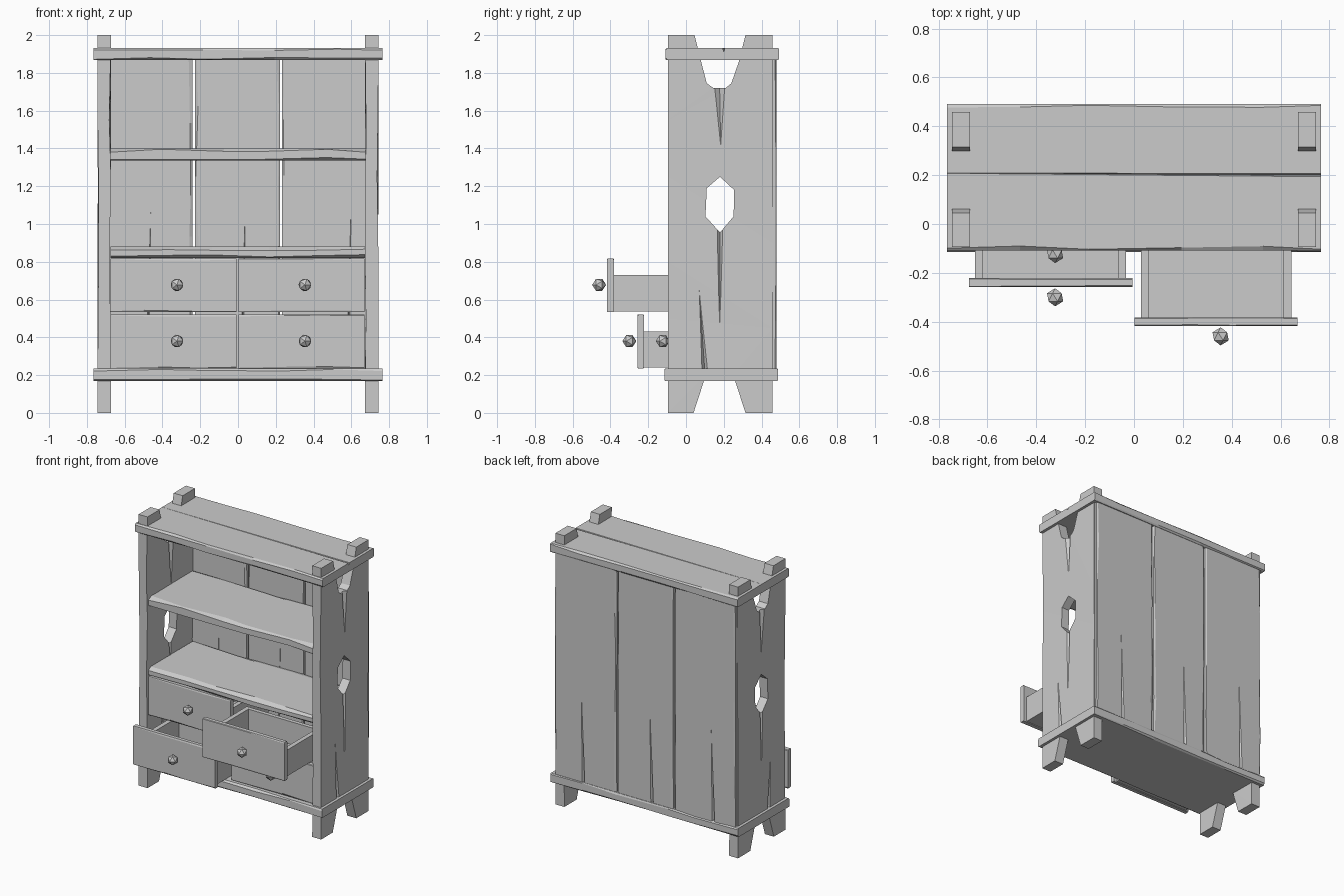
import bpy, bmesh, random
from mathutils import Vector, Matrix

if "Cube" in bpy.data.objects:
    bpy.data.objects.remove(bpy.data.objects["Cube"])

random.seed(7)
R = random.uniform


def finish(name, bm):
    bmesh.ops.recalc_face_normals(bm, faces=bm.faces)
    me = bpy.data.meshes.new(name)
    bm.to_mesh(me)
    bm.free()
    ob = bpy.data.objects.new(name, me)
    bpy.context.collection.objects.link(ob)
    return ob


def box(name, x, y, z):
    bm = bmesh.new()
    bmesh.ops.create_cube(bm, size=1)
    for v in bm.verts:
        v.co = [(a + b) / 2 + c * (b - a) for (a, b), c in zip((x, y, z), v.co)]
    return finish(name, bm)


def plank(name, axes, x, y, z, n=5, chip=0.025, dent=0.008):
    """Worn board: chipped cross-sections lofted along axes[0]; axes = length, width, thickness."""
    rng = dict(x=x, y=y, z=z)
    (l0, l1), (w0, w1), (t0, t1) = (rng[a] for a in axes)
    bm = bmesh.new()
    rings = []
    for i in range(n + 1):
        l = l0 + (l1 - l0) * i / n
        if 0 < i < n:
            l += R(-.25, .25) * (l1 - l0) / n
        ring = []
        for w, t, sw, st in ((w0, t0, 1, 1), (w1, t0, -1, 1), (w1, t1, -1, -1), (w0, t1, 1, -1)):
            a = (w + sw * R(.2, 1) * chip, t)
            b = (w, t + st * R(.2, 1) * dent)
            for p in ((b, a) if sw == st else (a, b)):
                c = dict(zip(axes, (l, *p)))
                ring.append(bm.verts.new((c['x'], c['y'], c['z'])))
        rings.append(ring)
    for p, q in zip(rings, rings[1:]):
        for k in range(8):
            bm.faces.new((p[k], p[(k + 1) % 8], q[(k + 1) % 8], q[k]))
    bm.faces.new(rings[0])
    bm.faces.new(rings[-1])
    return finish(name, bm)


def cut(ob, cutter):
    m = ob.modifiers.new("cut", 'BOOLEAN')
    m.operation, m.solver, m.object = 'DIFFERENCE', 'EXACT', cutter
    dg = bpy.context.evaluated_depsgraph_get()
    me = bpy.data.meshes.new_from_object(ob.evaluated_get(dg))
    ob.modifiers.clear()
    ob.data = me
    bpy.data.objects.remove(cutter)


def crack(ob, start, tip, width, depth):
    """Tapering V groove from start (wide end) to tip."""
    s, t, w, d = map(Vector, (start, tip, width, depth))
    bm = bmesh.new()
    for p in (s + w - d * .1, s - w - d * .1, t - d * .1, s + d):
        bm.verts.new(p)
    bmesh.ops.convex_hull(bm, input=bm.verts)
    cut(ob, finish("cutter", bm))


def prism(name, pts, x0, x1, wear=0):
    bm = bmesh.new()
    a, b = ([bm.verts.new((x, y, z)) for y, z in pts] for x in (x0, x1))
    mid = (x0 + x1) / 2
    n = len(pts)
    for i in range(n):
        bm.faces.new((a[i], a[(i + 1) % n], b[(i + 1) % n], b[i]))
    caps = [bm.faces.new(a), bm.faces.new(b)]
    bm.normal_update()
    if wear:
        bmesh.ops.triangulate(bm, faces=caps)
    for v in bm.verts:
        if wear and .3 < v.co.z < 1.65:
            v.co.x += R(0, wear) * (1 if v.co.x < mid else -1)
    return finish(name, bm)


# Side panels with legs, top posts, hexagonal hole and cracks
profile = [(-.095, 0), (.04, 0), (.105, .2), (.25, .2), (.315, 0), (.458, 0),
           (.458, .45), (.458, .9), (.458, 1.2), (.458, 1.6), (.458, 2),
           (.315, 2), (.28, 1.86), (.24, 1.745), (.21, 1.72), (.145, 1.72), (.11, 1.745),
           (.08, 1.86), (.045, 2), (-.095, 2), (-.095, 1.55), (-.095, 1.25), (-.095, .8), (-.095, .5)]
hexagon = [(.18, 1.25), (.255, 1.18), (.252, 1.04), (.18, .955), (.103, 1.04), (.11, 1.19)]
for s, side in ((1, "right"), (-1, "left")):
    panel = prism(side + "_side_panel", profile, .672 * s, .745 * s, .01)
    cut(panel, prism("cutter", hexagon, .6 * s, .8 * s))
    for x, d in ((.745, -.022), (.672, .022)):
        for a, b, w in (((.178, 1.73), (.185, 1.33), .03), ((.18, .98), (.178, .38), .02),
                        ((.1, .215), (.065, .72), .017)):
            crack(panel, (x * s, *a), (x * s, *b), (0, w, 0), (d * s, 0, 0))

# Top and bottom boards
top = plank("top_board", "xyz", (-.765, .765), (-.108, .492), (1.868, 1.932), 5, .02, .015)
crack(top, (.77, .2, 1.932), (-1.1, .21, 1.932), (0, .007, 0), (0, 0, -.02))
plank("bottom_board", "xyz", (-.765, .765), (-.115, .488), (.17, .235), 5, .02, .015)

# Inner shelves
for name, z in (("upper_shelf", (1.335, 1.4)), ("lower_shelf", (.82, .88))):
    plank(name, "xyz", (-.675, .675), (-.08, .45), z, 5, .04, .02)

# Back planks with cracks
for name, x, cx in (("left", (-.735, -.242), -.48), ("middle", (-.228, .222), .02), ("right", (.234, .735), .58)):
    p = plank(name + "_back_plank", "zxy", x, (.44, .48), (.225, 1.875), 5, .02, .01)
    crack(p, (cx, .44, .2), (cx + .02, .44, 1.15), (.01, 0, 0), (0, .02, 0))
    crack(p, (cx - .08, .48, .2), (cx - .06, .48, .98), (.012, 0, 0), (0, -.02, 0))


# Drawers: front, open box and faceted knob; y is the outer face of the front
def drawer(name, x0, x1, z0, y):
    plank(name + "_front", "xzy", (x0, x1), (y, y + .035), (z0, z0 + .285), 3, .012, .006)
    a, b, y0, y1, h = x0 + .025, x1 - .025, y + .03, y + .48, z0 + .197
    box(name + "_left_wall", (a, a + .033), (y0, y1), (z0 + .004, h))
    box(name + "_right_wall", (b - .033, b), (y0, y1), (z0 + .004, h))
    box(name + "_back_wall", (a + .033, b - .033), (y1 - .03, y1), (z0 + .004, h))
    box(name + "_floor", (a + .033, b - .033), (y0, y1 - .03), (z0 + .004, z0 + .03))
    bm = bmesh.new()
    bmesh.ops.create_icosphere(bm, subdivisions=1, radius=.037,
                               matrix=Matrix.Rotation(1.5708, 4, 'X'))
    bmesh.ops.translate(bm, verts=bm.verts, vec=((x0 + x1) / 2 + .018, y - .043, z0 + .145))
    finish(name + "_knob", bm)


drawer("upper_left_drawer", -.675, -.007, .533, -.08)
drawer("lower_left_drawer", -.675, -.007, .235, -.257)
drawer("upper_right_drawer", .003, .67, .533, -.417)
drawer("lower_right_drawer", .003, .67, .235, -.08)
